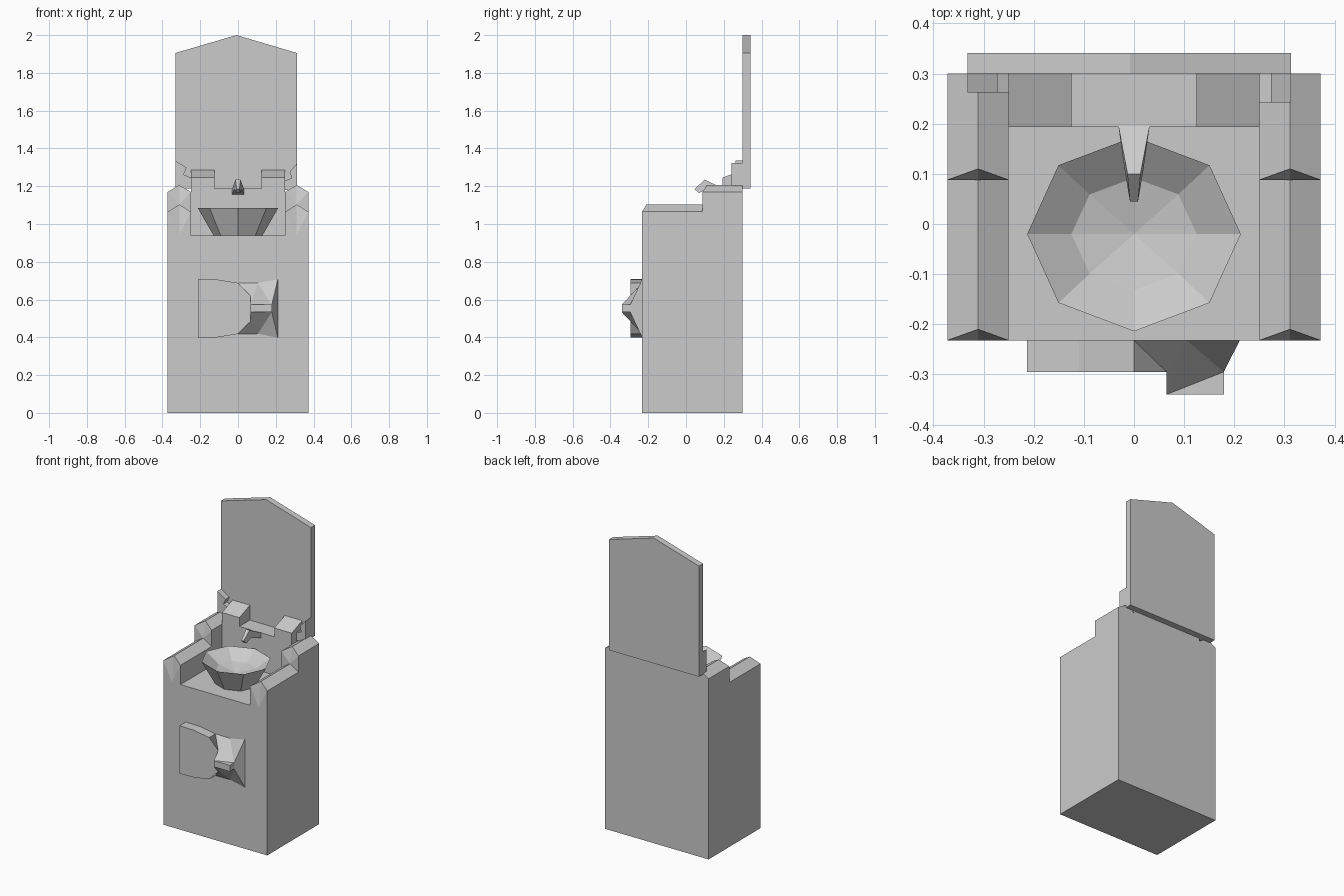
import bpy, bmesh, math

if "Cube" in bpy.data.objects:
    bpy.data.objects.remove(bpy.data.objects["Cube"])


def build(name, verts, faces, recalc=True):
    bm = bmesh.new()
    vs = [bm.verts.new(v) for v in verts]
    for f in faces:
        bm.faces.new([vs[i] for i in f])
    if recalc:
        bmesh.ops.recalc_face_normals(bm, faces=bm.faces)
    me = bpy.data.meshes.new(name)
    bm.to_mesh(me)
    bm.free()
    ob = bpy.data.objects.new(name, me)
    bpy.context.collection.objects.link(ob)
    return ob


def prism(name, profile, y0, y1):
    """Extrude an x/z profile along y; first half of the verts is the front."""
    n = len(profile)
    verts = [(x, y, z) for y in (y0, y1) for x, z in profile]
    faces = [(i, n + i, n + (i + 1) % n, (i + 1) % n) for i in range(n)]
    faces += [tuple(range(n)), tuple(range(2 * n - 1, n - 1, -1))]
    return build(name, verts, faces)


W, IN, MID, FLOOR = 0.372, 0.25, 0.311, 0.94


def body_segment(name, y0, y1, edge, peak, notch, lower):
    """U-shaped trough body with ridged side walls and chipped front ends."""
    half = [(W, 0), (W, edge), (MID, peak), (IN, edge), (IN, FLOOR)]
    prof = half + [(-x, z) for x, z in reversed(half)]
    n = len(prof)
    verts = [(x, y0 + 0.022 if z == peak else y0, z) for x, z in prof]
    verts += [(x, y1, z) for x, z in prof]
    faces = [(i, n + i, n + (i + 1) % n, (i + 1) % n) for i in range(n)]
    a = len(verts)
    verts += [(MID, y0, notch), (-MID, y0, notch)]
    # chipped ends
    faces += [(3, a, 2), (2, a, 1), (8, a + 1, 7), (7, a + 1, 6)]
    if lower is None:                       # full front face
        faces.append((0, 1, a, 3, 4, 5, 6, a + 1, 8, 9))
    else:                                   # only the step above the front walls
        b = len(verts)
        verts += [(x, y0, lower) for x in (W, IN, -IN, -W)]
        faces += [(a, b, 1), (a, 3, b + 1), (a + 1, 6, b + 2), (a + 1, b + 3, 8)]
        faces.append(tuple(range(2 * n - 1, n - 1, -1)))
    return build(name, verts, faces, recalc=False)


# Stone body: low front walls and higher rear walls
body_segment("body_front", -0.232, 0.088, 1.065, 1.103, FLOOR, None)
body_segment("body_rear", 0.088, 0.30, 1.17, 1.206, 1.103, 1.065)

# Inner back wall with two sloped-top blocks
half = [(IN, FLOOR), (IN, 1.285), (0.125, 1.285), (0.125, 1.188)]
wall = prism("back_wall", half + [(-x, z) for x, z in reversed(half)], 0.193, 0.30)
for v in wall.data.vertices:
    if v.co.z > 1.28 and v.co.y < 0.2:
        v.co.z = 1.245

# Upright tablet with pointed top
prism("tablet", [(-0.332, 1.188), (0.313, 1.188), (0.313, 1.905),
                 (-0.008, 2.0), (-0.332, 1.905)], 0.30, 0.341)

# Broken remnants in front of the tablet
prism("broken_stub_left", [(-0.332, 1.188), (-0.25, 1.188), (-0.25, 1.245),
                           (-0.288, 1.262), (-0.272, 1.298), (-0.332, 1.335)], 0.262, 0.30)
prism("broken_stub_right", [(0.25, 1.18), (0.313, 1.18), (0.313, 1.322),
                            (0.273, 1.275), (0.285, 1.243), (0.25, 1.23)], 0.242, 0.30)

# Octagonal basin: outer foot ring, rim, inner ring, centre
rings = [(0.13, 0.118, FLOOR), (0.213, 0.194, 1.085), (0.125, 0.112, 1.025)]
verts = [(rx * math.cos(i * math.pi / 4), -0.02 + ry * math.sin(i * math.pi / 4), z)
         for rx, ry, z in rings for i in range(8)] + [(0, -0.02, 1.0)]
faces = [tuple(range(7, -1, -1))]
for r in (0, 8):
    faces += [(r + i, r + (i + 1) % 8, r + 8 + (i + 1) % 8, r + 8 + i) for i in range(8)]
faces += [(16 + i, 16 + (i + 1) % 8, 24) for i in range(8)]
build("basin", verts, faces)

# Water spout: lofted four-sided sections (y, half width, z) for top and bottom
secs = [((0.195, 0.031, 1.188), (0.195, 0.031, 1.155)),
        ((0.10, 0.013, 1.235), (0.11, 0.019, 1.185)),
        ((0.045, 0.008, 1.185), (0.068, 0.012, 1.163))]
verts = []
for (yt, wt, zt), (yb, wb, zb) in secs:
    verts += [(-wt, yt, zt), (wt, yt, zt), (wb, yb, zb), (-wb, yb, zb)]
faces = [(0, 1, 2, 3), (8, 9, 10, 11)]
for s in (0, 4):
    faces += [(s + i, s + (i + 1) % 4, s + 4 + (i + 1) % 4, s + 4 + i) for i in range(4)]
build("spout", verts, faces)

# Front relief plate
ZC = 0.553
half = [(-0.213, 0.155), (-0.11, 0.153), (0.0, 0.135), (0.065, 0.068)]
plate = prism("relief_plate", [(x, ZC - z) for x, z in half]
              + [(x, ZC + z) for x, z in reversed(half)], -0.295, -0.232)
for v in plate.data.vertices:               # right end tapers back to the wall
    if v.co.x > 0.06 and v.co.y > -0.25:
        v.co.x = 0.0

# Faceted relief with raised ridge: A B C on the wall, P Q R S outward
half = [(0.0, -0.232, 0.135), (0.105, -0.232, 0.134), (0.211, -0.232, 0.155),
        (0.065, -0.295, 0.068), (0.065, -0.34, 0.02), (0.179, -0.295, 0.02),
        (0.179, -0.34, 0.02)]
verts = [(x, y, ZC + s * z) for s in (1, -1) for x, y, z in half]
faces = []
for o in (0, 7):
    faces += [tuple(o + i for i in f) for f in
              ((0, 1, 3), (1, 4, 3), (1, 5, 4), (1, 2, 5), (4, 5, 6))]
faces += [(a, b, b + 7, a + 7) for a, b in ((4, 6), (6, 5), (5, 2), (3, 4), (0, 3))]
build("relief_ridge", verts, faces)
